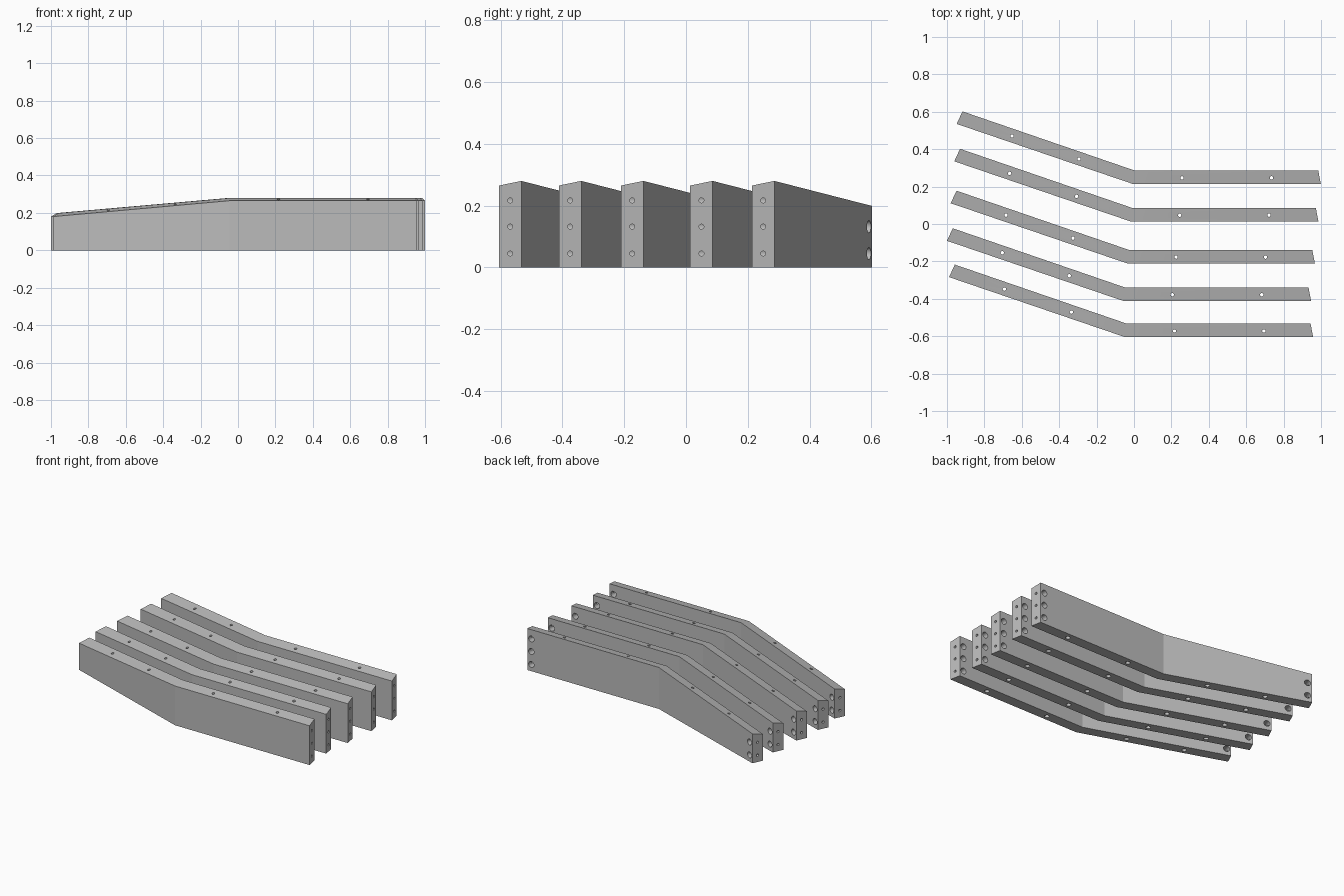
import bpy, bmesh, math
from mathutils import Vector

if "Cube" in bpy.data.objects:
    bpy.data.objects.remove(bpy.data.objects["Cube"])

grey = bpy.data.materials.new("plain grey")
grey.diffuse_color = (0.5, 0.5, 0.5, 1)
grey.use_nodes = True
grey.node_tree.nodes["Principled BSDF"].inputs["Base Color"].default_value = grey.diffuse_color


def add_object(name, bm):
    bmesh.ops.recalc_face_normals(bm, faces=bm.faces[:])
    mesh = bpy.data.meshes.new(name)
    bm.to_mesh(mesh)
    bm.free()
    ob = bpy.data.objects.new(name, mesh)
    bpy.context.collection.objects.link(ob)
    return ob


def cylinder(bm, start, direction, length, radius):
    """Closed cylinder reaching from start along direction."""
    d = Vector(direction).normalized()
    ret = bmesh.ops.create_cone(bm, cap_ends=True, segments=24, radius1=radius,
                                radius2=radius, depth=length)
    rot = Vector((0, 0, 1)).rotation_difference(d).to_matrix().to_4x4()
    bmesh.ops.transform(bm, matrix=rot, verts=ret["verts"])
    bmesh.ops.translate(bm, vec=Vector(start) + d * length / 2, verts=ret["verts"])


# Cross-sections of the bent beam: (outer x, y, top z), (inner x, y, top z)
sections = [
    ((-0.948, 0.535, 0.18), (-0.917, 0.602, 0.199)),
    ((-0.005, 0.2136, 0.265), (0.003, 0.286, 0.28)),
    ((0.999, 0.2136, 0.265), (0.985, 0.286, 0.28)),
]
bm = bmesh.new()
rings = []
for (ox, oy, oz), (ix, iy, iz) in sections:
    rings.append([bm.verts.new(p) for p in
                  ((ox, oy, 0), (ix, iy, 0), (ix, iy, iz), (ox, oy, oz))])
for a, b in zip(rings, rings[1:]):
    for i in range(4):
        j = (i + 1) % 4
        bm.faces.new((a[i], a[j], b[j], b[i]))
bm.faces.new(rings[0])
bm.faces.new(rings[-1])
beam = add_object("beam_1", bm)
beam.data.materials.append(grey)

arm = Vector((0.92, -0.316, 0)).normalized()     # left arm, towards the bend
out = Vector((0.316, 0.92, 0)).normalized()      # left arm, inner side normal
narrow, wide = bmesh.new(), bmesh.new()

# Vertical bolt holes, counterbored from below
for x in (-0.652, -0.294, 0.257, 0.735):
    y = 0.247 + max(0, -x) * 0.3435
    cylinder(narrow, (x, y, -0.05), (0, 0, 1), 0.4, 0.009)
    cylinder(wide, (x, y, -0.05), (0, 0, 1), 0.15, 0.015)

# Screw holes in the ends, each meeting a round pocket in the inner side
for z in (0.045, 0.132, 0.217):
    cylinder(narrow, (1.02, 0.25, z), (-1, 0, 0), 0.065, 0.008)
    cylinder(wide, (0.955, 0.32, z), (0, -1, 0), 0.085, 0.02)
left_mid = Vector((-0.9325, 0.5685, 0))
for z in (0.045, 0.132):
    up = Vector((0, 0, z))
    cylinder(narrow, left_mid - arm * 0.03 + up, arm, 0.075, 0.008)
    pocket = Vector((-0.917, 0.602, 0)) + arm * 0.03 + up
    cylinder(wide, pocket + out * 0.03, -out, 0.08, 0.02)

# Cut the holes and keep the finished mesh
cutters = [add_object("narrow_hole_cutter", narrow), add_object("wide_hole_cutter", wide)]
for c in cutters:
    c.hide_render = True
    m = beam.modifiers.new(c.name, 'BOOLEAN')
    m.operation = 'DIFFERENCE'
    m.solver = 'EXACT'
    m.object = c
bpy.context.view_layer.update()
deps = bpy.context.evaluated_depsgraph_get()
cut = bpy.data.meshes.new_from_object(beam.evaluated_get(deps))
beam.modifiers.clear()
beam.data = cut
for c in cutters:
    bpy.data.objects.remove(c)
cut.materials.clear()
cut.materials.append(grey)
for p in cut.polygons:
    p.material_index = 0

bpy.context.view_layer.objects.active = beam
beam.select_set(True)
bpy.ops.object.shade_smooth_by_angle(angle=math.radians(16))

# Remaining beams of the row, each slightly staggered
for i, (dx, dy) in enumerate([(-0.013, -0.2), (-0.032, -0.424),
                              (-0.052, -0.625), (-0.041, -0.819)]):
    ob = beam.copy()
    ob.name = f"beam_{i + 2}"
    ob.location = (dx, dy, 0)
    bpy.context.collection.objects.link(ob)
